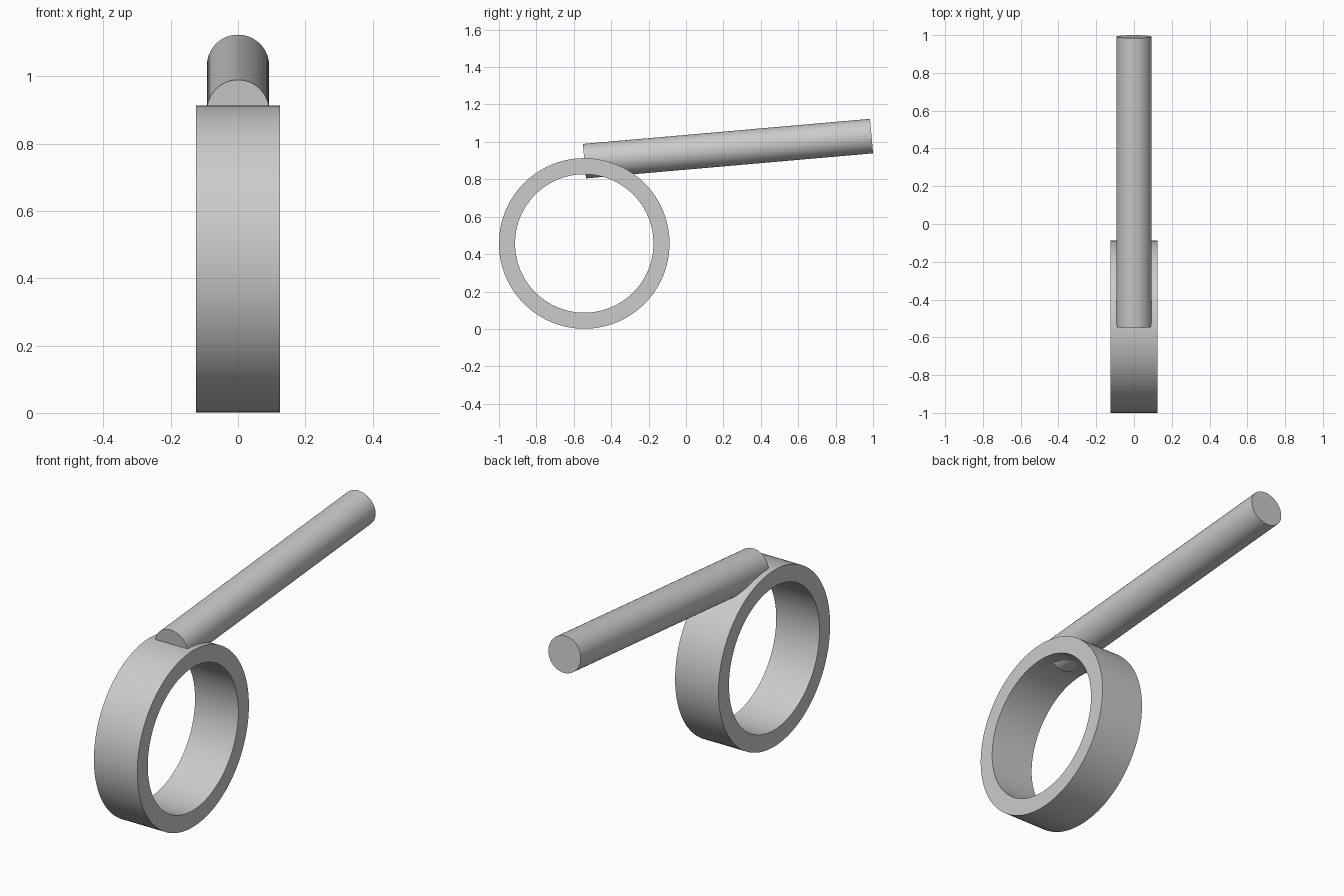
import bpy, bmesh, math
from mathutils import Matrix, Vector

if "Cube" in bpy.data.objects:
    bpy.data.objects.remove(bpy.data.objects["Cube"], do_unlink=True)

# Single grey material
grey = bpy.data.materials.new("plain grey")
grey.use_nodes = True
colour = (0.6, 0.6, 0.6, 1)
grey.diffuse_color = colour
grey.node_tree.nodes["Principled BSDF"].inputs["Base Color"].default_value = colour


def finish(name, bm):
    bmesh.ops.recalc_face_normals(bm, faces=bm.faces)
    mesh = bpy.data.meshes.new(name)
    bm.to_mesh(mesh)
    bm.free()
    obj = bpy.data.objects.new(name, mesh)
    bpy.context.collection.objects.link(obj)
    mesh.materials.append(grey)
    bpy.ops.object.select_all(action="DESELECT")
    obj.select_set(True)
    bpy.context.view_layer.objects.active = obj
    bpy.ops.object.shade_smooth_by_angle(angle=math.radians(30))
    return obj


# Ring: rectangular section spun around the x axis
OUTER, INNER, HALF_WIDTH = 0.456, 0.37, 0.124
centre = Vector((0, OUTER - 1, OUTER + 0.001))
bm = bmesh.new()
section = [(-HALF_WIDTH, INNER), (HALF_WIDTH, INNER),
           (HALF_WIDTH, OUTER), (-HALF_WIDTH, OUTER)]
verts = [bm.verts.new(centre + Vector((x, 0, r))) for x, r in section]
edges = [bm.edges.new((verts[i], verts[i - 1])) for i in range(4)]
bmesh.ops.spin(bm, geom=verts + edges, cent=centre, axis=(1, 0, 0),
               angle=math.tau, steps=128, use_merge=True)
bmesh.ops.remove_doubles(bm, verts=bm.verts, dist=0.0001)
finish("ring", bm)

# Handle: solid rod tilted upward to the back, its end set into the ring top
start, end = Vector((0, -0.543, 0.897)), Vector((0, 0.992, 1.031))
axis = end - start
bm = bmesh.new()
bmesh.ops.create_cone(
    bm, cap_ends=True, segments=64, radius1=0.0925, radius2=0.0925, depth=axis.length,
    matrix=Matrix.Translation((start + end) / 2) @ axis.to_track_quat("Z", "Y").to_matrix().to_4x4())
finish("handle_rod", bm)
